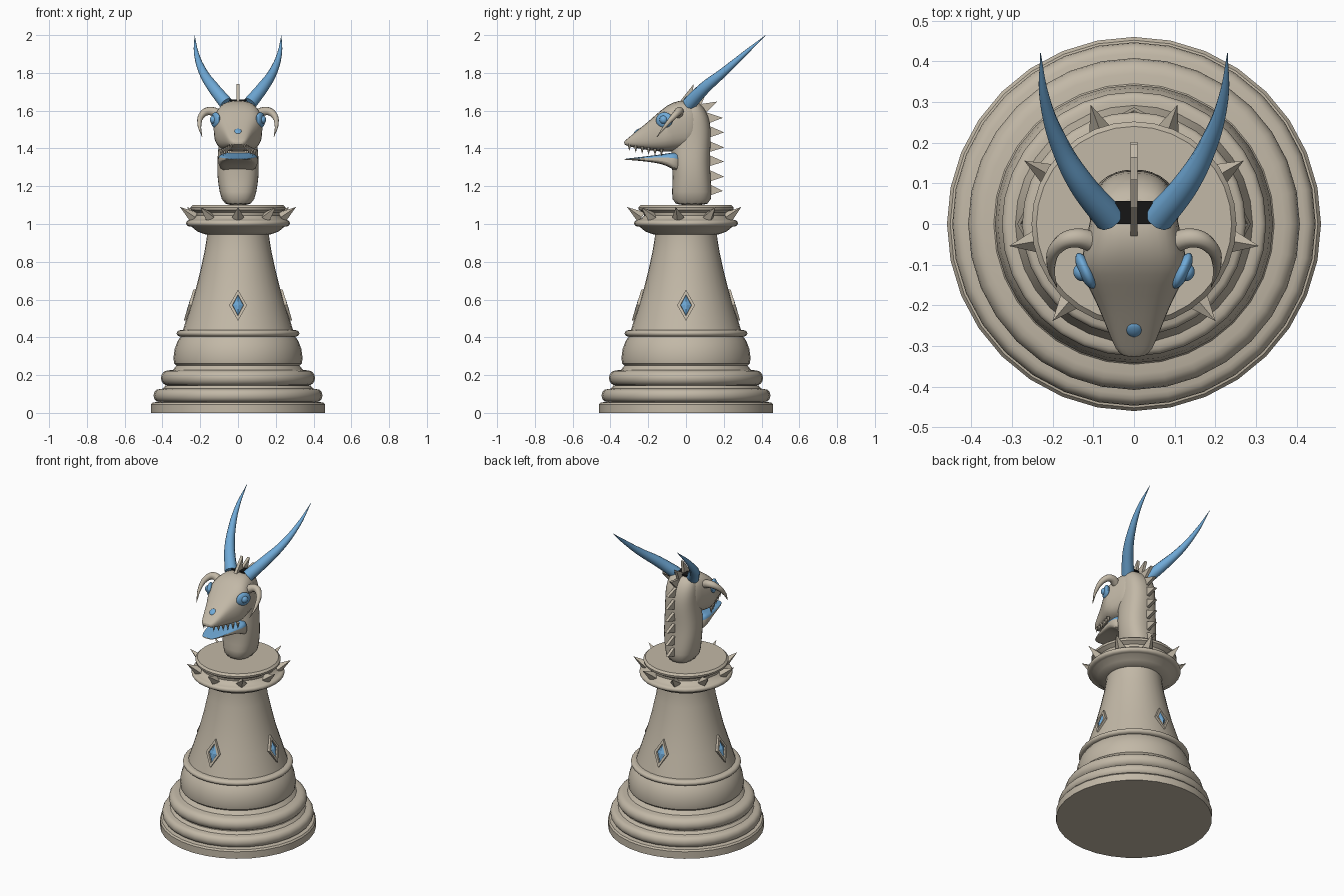
import bpy, bmesh, math
from mathutils import Vector, Matrix

if "Cube" in bpy.data.objects:
    bpy.data.objects.remove(bpy.data.objects["Cube"])


def material(name, rgb):
    m = bpy.data.materials.new(name)
    m.diffuse_color = (*rgb, 1)
    m.use_nodes = True
    m.node_tree.nodes["Principled BSDF"].inputs["Base Color"].default_value = m.diffuse_color
    return m


STONE = material("warm_stone", (0.54, 0.48, 0.385))
BLUE = material("sky_blue", (0.16, 0.40, 0.68))
DARK = material("near_black", (0.008, 0.008, 0.008))


def finish(name, bm, mats, smooth=True, subdiv=0):
    bmesh.ops.recalc_face_normals(bm, faces=bm.faces)
    me = bpy.data.meshes.new(name)
    bm.to_mesh(me)
    bm.free()
    ob = bpy.data.objects.new(name, me)
    bpy.context.collection.objects.link(ob)
    for m in mats:
        me.materials.append(m)
    if smooth:
        bpy.ops.object.select_all(action='DESELECT')
        ob.select_set(True)
        bpy.context.view_layer.objects.active = ob
        bpy.ops.object.shade_smooth_by_angle(angle=math.radians(38))
    if subdiv:
        mod = ob.modifiers.new("smooth", 'SUBSURF')
        mod.levels = mod.render_levels = subdiv
    return ob


def skin(bm, rings):
    """Join rings of vertices into a closed, capped surface."""
    n = len(rings[0])
    for a, b in zip(rings, rings[1:]):
        for i in range(n):
            j = (i + 1) % n
            bm.faces.new((a[i], a[j], b[j], b[i]))
    bm.faces.new(rings[0])
    bm.faces.new(rings[-1])


def lathe(name, profile, sides=32):
    bm = bmesh.new()
    skin(bm, [[bm.verts.new((r * math.cos(t), r * math.sin(t), z))
               for t in (2 * math.pi * i / sides for i in range(sides))]
              for r, z in profile])
    return finish(name, bm, [STONE])


def bulge(r, z, out, half):
    return [(r + out * math.cos(t), z + half * math.sin(t))
            for t in (math.pi * (k / 8 - 0.5) for k in range(9))]


def loft(name, sections, axis, power=2.8, mats=(STONE,), top_blue=False):
    """Sections: (position along axis, low, high, half width)."""
    bm = bmesh.new()
    rings = []
    for p, lo, hi, hw in sections:
        ring = []
        for i in range(16):
            t = 2 * math.pi * (i + 0.5) / 16
            c, s = math.cos(t), math.sin(t)
            x = hw * math.copysign(abs(c) ** (2 / power), c)
            b = (lo + hi) / 2 + (hi - lo) / 2 * math.copysign(abs(s) ** (2 / power), s)
            ring.append(bm.verts.new((x, b, p) if axis == 'z' else (x, p, b)))
        rings.append(ring)
    skin(bm, rings)
    bmesh.ops.recalc_face_normals(bm, faces=bm.faces)
    if top_blue:
        bm.normal_update()
        for f in bm.faces:
            f.material_index = 1 if f.normal.z > 0.3 else 0
    return finish(name, bm, mats, subdiv=1)


def horn(name, points, mat):
    """Tapered tube: points are (x, y, z, radius)."""
    cu = bpy.data.curves.new(name, 'CURVE')
    cu.dimensions = '3D'
    cu.bevel_depth, cu.bevel_resolution, cu.resolution_u = 1.0, 3, 6
    cu.use_fill_caps = True
    sp = cu.splines.new('BEZIER')
    sp.bezier_points.add(len(points) - 1)
    for bp, (x, y, z, r) in zip(sp.bezier_points, points):
        bp.co, bp.radius = (x, y, z), r
        bp.handle_left_type = bp.handle_right_type = 'AUTO'
    cu.materials.append(mat)
    ob = bpy.data.objects.new(name, cu)
    bpy.context.collection.objects.link(ob)
    bpy.ops.object.select_all(action='DESELECT')
    ob.select_set(True)
    bpy.context.view_layer.objects.active = ob
    bpy.ops.object.convert(target='MESH')
    bpy.ops.object.shade_smooth_by_angle(angle=math.radians(45))


def cone(name, base, tip, radius, sides, smooth=False):
    base, tip = Vector(base), Vector(tip)
    d = tip - base
    bm = bmesh.new()
    bmesh.ops.create_cone(bm, cap_ends=True, segments=sides, radius1=radius, radius2=0, depth=d.length,
                          matrix=Matrix.Translation((base + tip) / 2) @ d.to_track_quat('Z', 'Y').to_matrix().to_4x4())
    return finish(name, bm, [STONE], smooth)


def ball(name, loc, scale, rot_z=0, rot_x=0, mat=BLUE):
    bm = bmesh.new()
    bmesh.ops.create_uvsphere(bm, u_segments=20, v_segments=12, radius=1,
                              matrix=Matrix.Translation(loc) @ Matrix.Rotation(rot_z, 4, 'Z')
                              @ Matrix.Rotation(rot_x, 4, 'X') @ Matrix.Diagonal((*scale, 1)))
    return finish(name, bm, [mat])


# Turned pedestal
lathe("pedestal_base",
      [(0.46, 0), (0.46, 0.045), (0.452, 0.055), (0.425, 0.058)]
      + bulge(0.42, 0.092, 0.027, 0.033) + [(0.40, 0.128), (0.385, 0.144)]
      + bulge(0.37, 0.185, 0.038, 0.04) + [(0.345, 0.228), (0.325, 0.25), (0.338, 0.262),
      (0.342, 0.29), (0.335, 0.34), (0.32, 0.38), (0.303, 0.404)]
      + bulge(0.303, 0.421, 0.022, 0.017) + [(0.295, 0.439)])
lathe("pedestal_column",
      [(0.293, 0.435), (0.272, 0.5), (0.25, 0.57), (0.225, 0.65), (0.2, 0.75),
       (0.178, 0.85), (0.165, 0.93), (0.165, 0.96)])
lathe("collar",
      [(0.16, 0.943), (0.18, 0.947), (0.215, 0.96), (0.245, 0.985)]
      + bulge(0.255, 1.004, 0.02, 0.017)
      + [(0.235, 1.03), (0.222, 1.045), (0.225, 1.06), (0.25, 1.075), (0.252, 1.088), (0.24, 1.1)])

# Ring of spikes around the collar
for k in range(9):
    a = math.radians(-90 + 40 * k)
    c, s = math.cos(a), math.sin(a)
    cone(f"collar_spike_{k}", (0.235 * c, 0.235 * s, 1.035), (0.312 * c, 0.312 * s, 1.09), 0.032, 4)

# Framed diamond gems on the column
for k in range(4):
    a = math.pi / 2 * k
    out, side = Vector((math.cos(a), math.sin(a), 0)), Vector((-math.sin(a), math.cos(a), 0))
    bm = bmesh.new()

    def ring(w, h, d):
        return [bm.verts.new(out * (0.25 + d - 0.31 * v) + side * u + Vector((0, 0, 0.57 + v)))
                for u, v in ((w, 0), (0, h), (-w, 0), (0, -h))]
    rings = [ring(0.047, 0.082, -0.02), ring(0.047, 0.082, 0.012),
             ring(0.03, 0.056, 0.012), ring(0.028, 0.053, 0.003), ring(0.004, 0.03, 0.013)]
    skin(bm, rings)
    bm.faces.ensure_lookup_table()
    for f in bm.faces:
        if all(v in rings[3] + rings[4] for v in f.verts):
            f.material_index = 1
    finish(f"diamond_gem_{k}", bm, [STONE, BLUE], smooth=False)

# Neck, head and lower jaw
loft("neck", [(1.09, -0.077, 0.137, 0.08), (1.17, -0.077, 0.137, 0.1), (1.25, -0.07, 0.132, 0.112),
              (1.33, -0.08, 0.128, 0.113), (1.42, -0.08, 0.132, 0.104), (1.5, -0.08, 0.135, 0.1),
              (1.57, -0.06, 0.122, 0.1), (1.62, -0.04, 0.095, 0.09), (1.65, -0.01, 0.06, 0.07)], 'z', 2.5)
HEAD = [(0.08, 1.45, 1.61, 0.08), (0.03, 1.40, 1.655, 0.108), (-0.04, 1.385, 1.658, 0.118),
        (-0.1, 1.38, 1.632, 0.138), (-0.15, 1.383, 1.588, 0.117), (-0.2, 1.39, 1.543, 0.09),
        (-0.26, 1.40, 1.494, 0.066), (-0.31, 1.413, 1.452, 0.046), (-0.328, 1.42, 1.438, 0.026)]
loft("head", HEAD, 'y', 3)
loft("lower_jaw", [(-0.02, 1.26, 1.385, 0.1), (-0.08, 1.295, 1.378, 0.108), (-0.12, 1.317, 1.37, 0.102),
                   (-0.2, 1.33, 1.36, 0.08), (-0.29, 1.338, 1.349, 0.055), (-0.328, 1.34, 1.345, 0.028)],
     'y', 4, (STONE, BLUE), True)

# Upper teeth
for k in range(6):
    y = -0.13 - 0.034 * k
    lo, hw = next(((a[1] + (b[1] - a[1]) * t, a[3] + (b[3] - a[3]) * t)
                   for a, b in zip(HEAD, HEAD[1:]) if a[0] >= y >= b[0]
                   for t in [(a[0] - y) / (a[0] - b[0])]))
    for s in (-1, 1):
        x = s * hw * 0.72
        cone(f"tooth_{k}_{s}", (x, y, lo + 0.015), (x, y, lo - 0.024), 0.011, 6)

# Eyes, curled cheek horns and crown horns, mirrored
for s, tag in ((-1, "left"), (1, "right")):
    ball(f"eye_{tag}", (s * 0.119, -0.115, 1.55), (0.018, 0.048, 0.042), -0.42 * s)
    ball(f"pupil_{tag}", (s * 0.129, -0.119, 1.552), (0.02, 0.022, 0.022), -0.42 * s)
    horn(f"cheek_horn_{tag}", [(s * 0.095, -0.045, 1.58, 0.026), (s * 0.15, -0.035, 1.598, 0.023),
                               (s * 0.188, -0.055, 1.58, 0.018), (s * 0.204, -0.1, 1.53, 0.011),
                               (s * 0.19, -0.155, 1.46, 0.001)], STONE)
    horn(f"crown_horn_{tag}", [(s * 0.06, 0.015, 1.635, 0.038), (s * 0.13, 0.1, 1.722, 0.032),
                               (s * 0.185, 0.2, 1.805, 0.023), (s * 0.22, 0.31, 1.902, 0.013),
                               (s * 0.23, 0.42, 1.998, 0.001)], BLUE)

# Snout gem
ball("snout_gem", (0, -0.26, 1.49), (0.019, 0.022, 0.008), 0, math.radians(39))

# Dark slot on the crown
bm = bmesh.new()
bmesh.ops.create_cube(bm, size=1, matrix=Matrix.Translation((0, 0.028, 1.655)) @ Matrix.Diagonal((0.09, 0.056, 0.009, 1)))
finish("crown_slot", bm, [DARK], smooth=False)

# Flat fins down the back of the neck: base point, tip point (y, z)
FINS = [(0.12, 1.18, 0.195, 1.175), (0.12, 1.255, 0.202, 1.25), (0.115, 1.335, 0.202, 1.33),
        (0.115, 1.41, 0.202, 1.405), (0.12, 1.488, 0.202, 1.485), (0.105, 1.56, 0.195, 1.562),
        (0.08, 1.605, 0.165, 1.648), (0.05, 1.635, 0.11, 1.705), (0.0, 1.64, 0.04, 1.74)]
for k, (by, bz, ty, tz) in enumerate(FINS):
    d = Vector((0, ty - by, tz - bz)).normalized()
    across = Vector((0, -d.z, d.y)) * 0.032
    b, tip = Vector((0, by, bz)), Vector((0, ty, tz))
    bm = bmesh.new()
    skin(bm, [[bm.verts.new(p + Vector((x, 0, 0))) for p in (b + across, tip, b - across)]
              for x in (-0.009, 0.009)])
    finish(f"back_fin_{k}", bm, [STONE], smooth=False)
